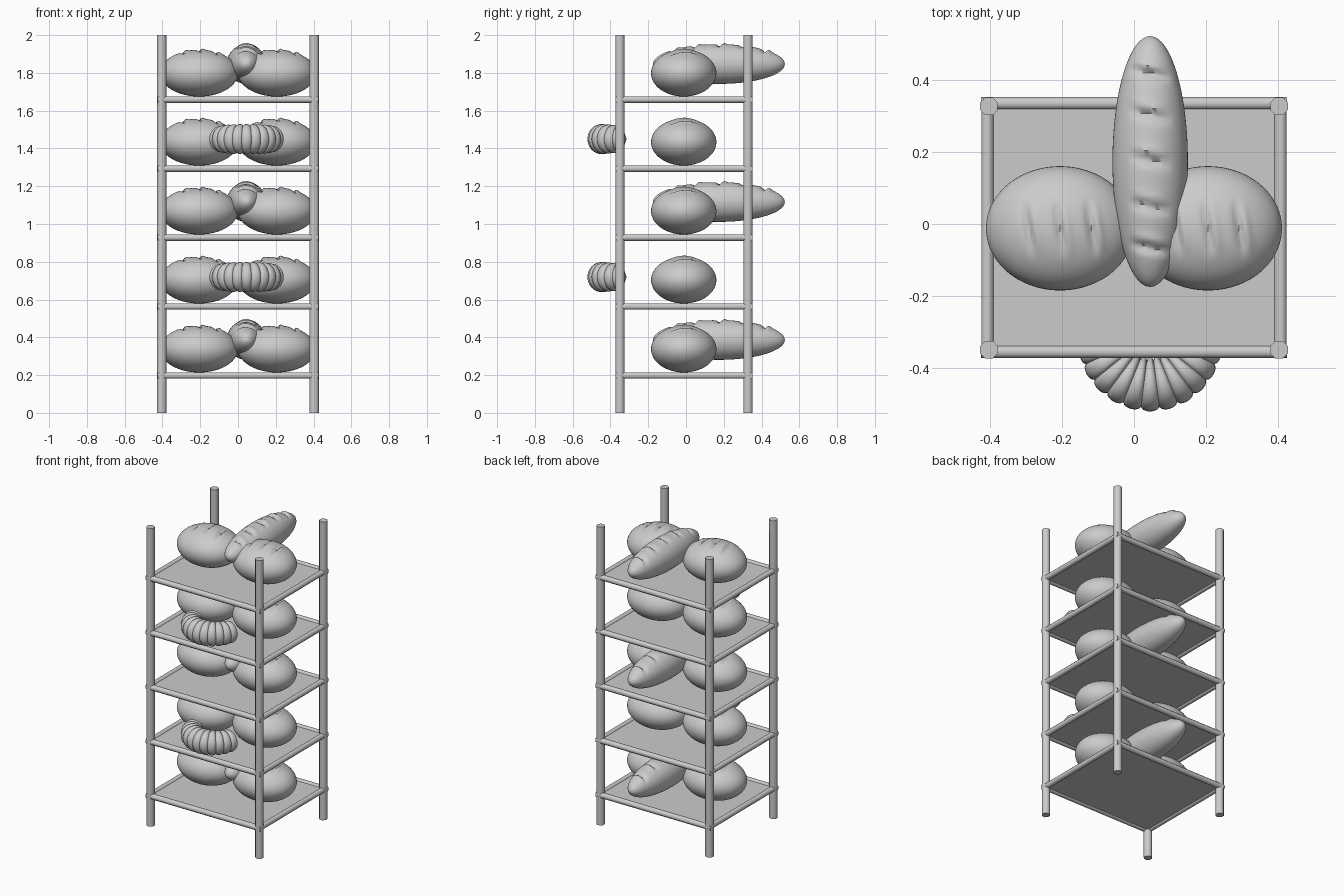
import bpy, bmesh
from math import sin, cos, pi, exp, radians, sqrt
from mathutils import Matrix, Vector

cube = bpy.data.objects.get("Cube")
if cube:
    bpy.data.objects.remove(cube, do_unlink=True)

grey = bpy.data.materials.new("plain_grey")
grey.use_nodes = True
tone = (0.6, 0.6, 0.6, 1)
grey.diffuse_color = tone
grey.node_tree.nodes["Principled BSDF"].inputs["Base Color"].default_value = tone


def finish(bm, name, angle=40):
    """Turn a bmesh into a shaded mesh with the grey material."""
    bmesh.ops.recalc_face_normals(bm, faces=bm.faces)
    for f in bm.faces:
        f.smooth = True
    for e in bm.edges:
        e.smooth = len(e.link_faces) == 2 and e.calc_face_angle(0) < radians(angle)
    mesh = bpy.data.meshes.new(name)
    bm.to_mesh(mesh)
    bm.free()
    mesh.materials.append(grey)
    return mesh


def place(mesh, name, loc, turn=0):
    obj = bpy.data.objects.new(name, mesh)
    obj.location = loc
    obj.rotation_euler.z = turn
    bpy.context.collection.objects.link(obj)
    return obj


def rod(name, a, b, radius):
    """Eight-sided rod between two points."""
    a, b = Vector(a), Vector(b)
    spin = (b - a).to_track_quat('Z', 'Y').to_matrix().to_4x4()
    bm = bmesh.new()
    bmesh.ops.create_cone(bm, cap_ends=True, segments=8, radius1=radius, radius2=radius,
                          depth=(b - a).length,
                          matrix=Matrix.Translation((a + b) / 2) @ spin @ Matrix.Rotation(pi / 8, 4, 'Z'))
    place(finish(bm, name, 50), name, (0, 0, 0))


def scored_loaf(name, size, cuts, half, tilt, depth, width):
    """Ellipsoid with its long axis on x and slashes pressed into the crust."""
    bm = bmesh.new()
    bmesh.ops.create_uvsphere(bm, u_segments=56, v_segments=72, radius=1,
                              matrix=Matrix.Rotation(pi / 2, 4, 'Y'))
    for v in bm.verts:
        v.co = Vector(c * s for c, s in zip(v.co, size))
        if v.co.z > 0:
            window = max(0, 1 - (v.co.y / half) ** 2)
            for c in cuts:
                d = (v.co.x - c - tilt * v.co.y) / width
                lip = 0.5 * exp(-((d - 1.6) ** 2))
                v.co.z += depth * window * (lip - exp(-d * d))
    return finish(bm, name, 60)


def crescent(name, bend, radius, sweep, segments):
    """Bent roll made of bulging segments, horns pointing back."""
    bm = bmesh.new()
    steps, sides = segments * 8, 24
    rings = []
    for i in range(steps + 1):
        t = 2 * i / steps - 1
        a = sweep * t
        bulge = 0.86 + 0.14 * sqrt(abs(sin(pi * segments * i / steps)))
        r = radius * bulge * (1 - 0.14 * t * t)
        if i in (0, steps):
            r *= 0.8
        ring = []
        for k in range(sides):
            p = 2 * pi * k / sides
            out = bend + r * 0.95 * cos(p)
            ring.append(bm.verts.new((out * sin(a), -out * cos(a), r * sin(p))))
        rings.append(ring)
    for r0, r1 in zip(rings, rings[1:]):
        for k in range(sides):
            j = (k + 1) % sides
            bm.faces.new((r0[k], r0[j], r1[j], r1[k]))
    # Rounded tips
    for ring, s in ((rings[0], -1), (rings[-1], 1)):
        centre = sum((v.co for v in ring), Vector()) / sides
        a = sweep * s
        tip = bm.verts.new(centre + Vector((cos(a), sin(a), 0)) * s * 0.018)
        for k in range(sides):
            bm.faces.new((ring[k], ring[(k + 1) % sides], tip))
    return finish(bm, name, 50)


# Rack frame
side, front, back = 0.404, -0.35, 0.328
for x, lr in ((side, "left"), (-side, "right")):
    for y, fb in ((front, "front"), (back, "back")):
        rod(f"{fb}_{lr}_post", (x, y, 0), (x, y, 2), 0.0265)

# Shared bread shapes
loaf = scored_loaf("round_loaf", (0.206, 0.173, 0.124), (-0.088, 0, 0.088), 0.075, -0.18, 0.014, 0.011)
baguette = scored_loaf("baguette", (0.349, 0.105, 0.105),
                       (-0.24, -0.125, 0.005, 0.13, 0.245), 0.06, 0.2, 0.016, 0.013)
croissant = crescent("croissant", 0.138, 0.08, radians(80), 11)

for n in range(5):
    z = 0.198 + 0.3652 * n
    # Shelf plate
    bm = bmesh.new()
    bmesh.ops.create_cube(bm, size=1, matrix=Matrix.Diagonal((2 * side, back - front, 0.016, 1)))
    place(finish(bm, "shelf_plate"), f"shelf_plate_{n}", (0, (front + back) / 2, z))
    # Shelf rails
    for y, fb in ((front - 0.006, "front"), (back + 0.008, "back")):
        rod(f"{fb}_rail_{n}", (-side - 0.022, y, z), (side + 0.022, y, z), 0.0185)
    for x, lr in ((side + 0.004, "left"), (-side - 0.004, "right")):
        rod(f"{lr}_rail_{n}", (x, front - 0.022, z), (x, back + 0.022, z), 0.0185)
    # Bread
    for x, lr in ((0.206, "left"), (-0.206, "right")):
        place(loaf, f"{lr}_loaf_{n}", (x, -0.012, z + 0.14))
    if n % 2 == 0:
        place(baguette, f"baguette_{n}", (0.045, 0.174, z + 0.188), pi / 2)
    else:
        place(croissant, f"croissant_{n}", (0.045, -0.308, z + 0.156))
